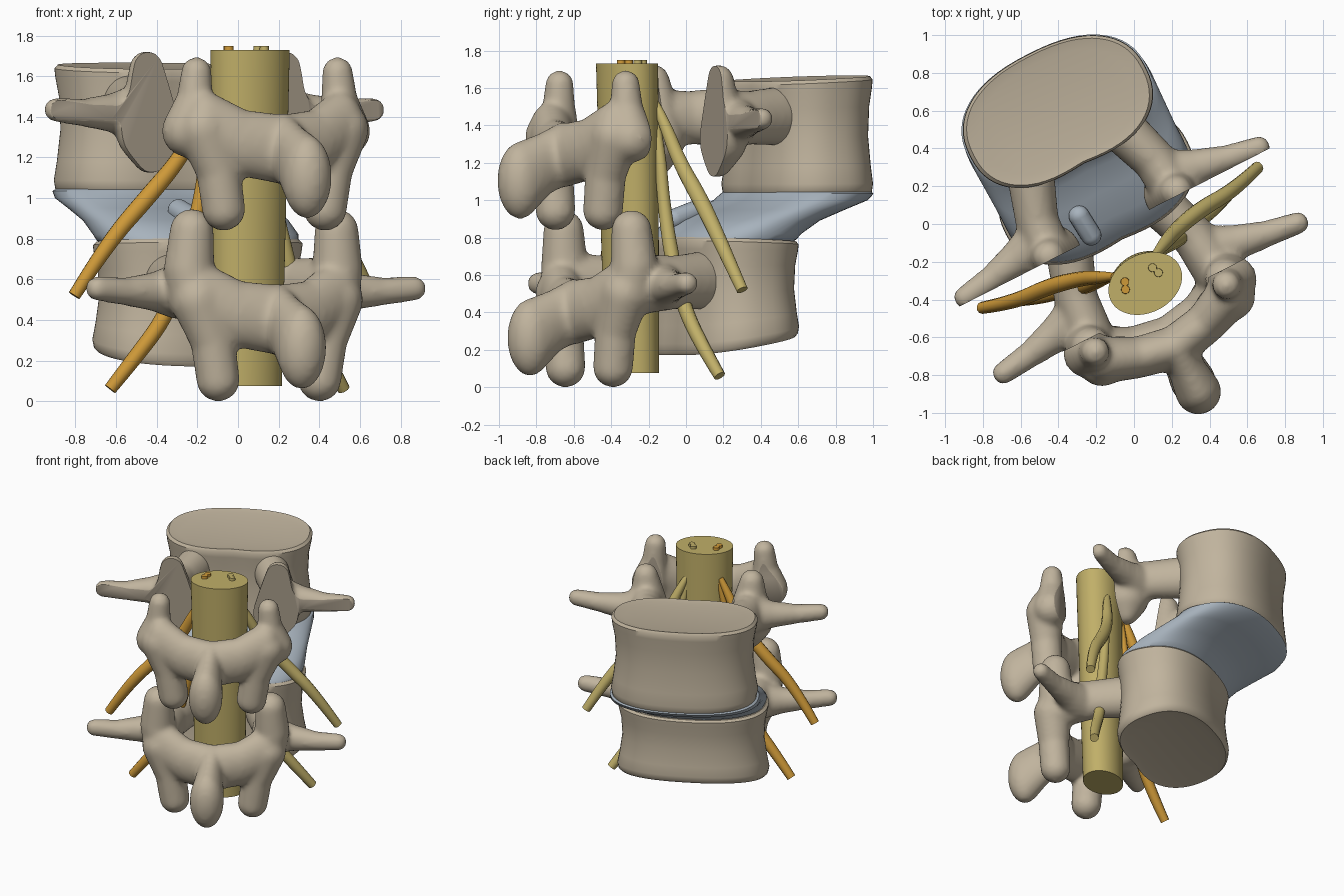
import bpy, bmesh, math
from mathutils import Matrix

cube = bpy.data.objects.get("Cube")
if cube:
    bpy.data.objects.remove(cube, do_unlink=True)

# The spine is modelled facing +y, then turned as a whole
PLACE = Matrix.Translation((-0.089, -0.045, 0)) @ Matrix.Rotation(math.radians(27), 4, 'Z')
BOTH = (1, -1)


def material(name, rgb):
    m = bpy.data.materials.new(name)
    m.use_nodes = True
    m.diffuse_color = (*rgb, 1)
    m.node_tree.nodes["Principled BSDF"].inputs["Base Color"].default_value = (*rgb, 1)
    return m


BONE = material("bone", (0.53, 0.455, 0.34))
CUT = material("cut bone", (0.38, 0.325, 0.25))
DISC = material("disc blue grey", (0.39, 0.45, 0.51))
CORD = material("cord olive yellow", (0.53, 0.43, 0.14))
ORANGE = material("nerve orange", (0.62, 0.32, 0.04))


def add(name, bm, mats, angle=40):
    bmesh.ops.recalc_face_normals(bm, faces=bm.faces)
    me = bpy.data.meshes.new(name)
    bm.to_mesh(me)
    bm.free()
    ob = bpy.data.objects.new(name, me)
    bpy.context.collection.objects.link(ob)
    for m in mats:
        me.materials.append(m)
    ob.matrix_world = PLACE
    bpy.ops.object.select_all(action='DESELECT')
    ob.select_set(True)
    bpy.context.view_layer.objects.active = ob
    bpy.ops.object.shade_smooth_by_angle(angle=math.radians(angle))


def temporary(data):
    ob = bpy.data.objects.new("tmp", data)
    bpy.context.collection.objects.link(ob)
    return ob


def bake(ob):
    """Evaluate a temporary curve or mesh object into a bmesh."""
    result = ob.evaluated_get(bpy.context.evaluated_depsgraph_get())
    bm = bmesh.new()
    bm.from_mesh(result.to_mesh())
    result.to_mesh_clear()
    bpy.data.objects.remove(ob, do_unlink=True)
    return bm


def limb(bm, points, sz=1.0, sides=(1,)):
    """Chain of ellipsoids (x, y, z, radius) hulled pairwise into a bony limb."""
    for side in sides:
        for pair in zip(points, points[1:]):
            part = bmesh.new()
            for x, y, z, r in pair:
                mat = Matrix.Translation((side * x, y, z)) @ Matrix.Diagonal((r, r, r * sz, 1))
                bmesh.ops.create_icosphere(part, subdivisions=3, radius=1, matrix=mat)
            hull = bmesh.ops.convex_hull(part, input=part.verts)
            junk = {v for v in hull["geom_interior"] if isinstance(v, bmesh.types.BMVert)}
            bmesh.ops.delete(part, geom=list(junk), context='VERTS')
            me = bpy.data.meshes.new("tmp")
            part.to_mesh(me)
            part.free()
            bm.from_mesh(me)
            bpy.data.meshes.remove(me)


def fuse(bm):
    """Melt overlapping limbs into one organic surface."""
    bmesh.ops.recalc_face_normals(bm, faces=bm.faces)
    me = bpy.data.meshes.new("tmp")
    bm.to_mesh(me)
    bm.free()
    ob = temporary(me)
    melt = ob.modifiers.new("melt", 'REMESH')
    melt.mode = 'VOXEL'
    melt.voxel_size = 0.018
    soften = ob.modifiers.new("soften", 'SMOOTH')
    soften.factor = 0.5
    soften.iterations = 7
    return bake(ob)


def slice_flat(bm, y, direction):
    """Remove everything beyond y in the given direction and cap the break."""
    bmesh.ops.bisect_plane(bm, geom=bm.verts[:] + bm.edges[:] + bm.faces[:], plane_co=(0, y, 0),
                           plane_no=(0, direction, 0), clear_outer=True)
    rim = [e for e in bm.edges if e.is_boundary]
    for f in bmesh.ops.holes_fill(bm, edges=rim, sides=0)["faces"]:
        f.material_index = 1


def loft(name, rings, a, b, n, mat, seg=64):
    """Stack of superellipse rings: (centre y, height function of y, scale)."""
    bm = bmesh.new()
    loops = []
    for cy, height, s in rings:
        loop = []
        for i in range(seg):
            t = 2 * math.pi * i / seg
            c, d = math.cos(t), math.sin(t)
            x = a * s * math.copysign(abs(c) ** (2 / n), c)
            y = b * s * math.copysign(abs(d) ** (2 / n), d)
            if d < 0 and n > 2:
                y += 0.04 * s * (1 - abs(c)) ** 2      # hollowed rear edge
            loop.append(bm.verts.new((x + 0.01, cy + y, height(y))))
        loops.append(loop)
    for p, q in zip(loops, loops[1:]):
        for i in range(seg):
            j = (i + 1) % seg
            bm.faces.new((p[i], p[j], q[j], q[i]))
    bm.faces.new(loops[0])
    bm.faces.new(loops[-1])
    add(name, bm, [mat])


# Vertebral bodies: waisted drums with raised rims
PROFILE = [(0.02, 0.82), (0.0, 0.95), (0.03, 0.985), (0.10, 1.0), (0.25, 0.97), (0.5, 0.935),
           (0.75, 0.95), (0.9, 0.985), (0.97, 0.995), (1.0, 0.96), (0.985, 0.82)]


def vertebral_body(name, cy, low, high, tilt_low, tilt_high, half_width):
    rings = []
    for t, s in PROFILE:
        rings.append((cy, lambda y, t=t: (low + tilt_low * y) * (1 - t) + (high + tilt_high * y) * t, s))
    loft(name, rings, half_width, 0.345, 2.35, BONE)


vertebral_body("upper_vertebral_body", 0.71, 1.025, 1.65, 0.0, 0.05, 0.522)
vertebral_body("lower_vertebral_body", 0.26, 0.225, 0.79, 0.18, -0.04, 0.54)

# Slipped disc: sheared between the two bodies, with a small bulge behind
steps = [(0.26, 0.775, 0.92), (0.26, 0.79, 0.98), (0.28, 0.82, 1.0), (0.39, 0.89, 1.0),
         (0.54, 0.95, 1.01), (0.67, 1.0, 1.02), (0.71, 1.035, 1.01), (0.71, 1.05, 0.96)]
loft("disc", [(cy, lambda y, z=z: z, s) for cy, z, s in steps], 0.525, 0.343, 2.35, DISC)
bulge = bmesh.new()
limb(bulge, [(-0.14, 0.17, 0.94, 0.055), (-0.13, 0.05, 0.9, 0.055)])
add("disc_bulge", bulge, [DISC])


def moved(points, dy, dz):
    return [(x, y + dy, z + dz, r) for x, y, z, r in points]


def lamina_and_processes(bm, dy, dz):
    lamina = [(0.37, -0.51, 0.5, 0.125), (0.2, -0.58, 0.43, 0.11), (0, -0.62, 0.40, 0.115)]
    lower_joint = [(0.38, -0.51, 0.5, 0.135), (0.31, -0.53, 0.3, 0.11), (0.28, -0.53, 0.105, 0.107)]
    spine_tip = [(0, -0.62, 0.41, 0.1), (0, -0.75, 0.35, 0.1), (0, -0.885, 0.265, 0.122)]
    limb(bm, moved(lamina, dy, dz), 1.5, BOTH)
    limb(bm, moved(lower_joint, dy, dz), 1, BOTH)
    limb(bm, moved(spine_tip, dy, dz), 1.7)


def side_arms(bm, dy, dz):
    pedicle = [(0.28, 0.0, 0.57, 0.125), (0.35, -0.2, 0.56, 0.115), (0.38, -0.42, 0.55, 0.13)]
    arm = [(0.39, -0.31, 0.54, 0.135), (0.52, -0.33, 0.54, 0.098),
           (0.7, -0.365, 0.54, 0.07), (0.875, -0.39, 0.555, 0.06)]
    limb(bm, moved(pedicle, dy, dz), 1.25, BOTH)
    limb(bm, moved(arm, dy, dz), 1, BOTH)


# Lower arch: complete ring with upright joint processes
bm = bmesh.new()
lamina_and_processes(bm, 0, 0)
side_arms(bm, 0, 0)
limb(bm, [(0.40, -0.48, 0.84, 0.108), (0.41, -0.47, 0.65, 0.125), (0.38, -0.48, 0.5, 0.13)], 1, BOTH)
add("lower_arch", fuse(bm), [BONE], 60)

# Upper arch fragment left behind the break, with thin upright spikes
bm = bmesh.new()
lamina_and_processes(bm, -0.06, 0.84)
limb(bm, [(0.39, -0.51, 1.62, 0.075), (0.40, -0.51, 1.48, 0.09), (0.43, -0.50, 1.33, 0.13)], 1, BOTH)
bm = fuse(bm)
slice_flat(bm, -0.43, 1)
add("upper_arch_fragment", bm, [BONE, CUT], 60)

# Upper pedicles and side arms, sliced flat at the break
bm = bmesh.new()
side_arms(bm, 0.45, 0.88)
limb(bm, [(0.38, 0.05, 1.64, 0.085), (0.37, 0.05, 1.5, 0.12), (0.365, 0.05, 1.33, 0.165),
          (0.36, 0.05, 1.21, 0.09)], 1, BOTH)
bm = fuse(bm)
slice_flat(bm, 0.03, -1)
add("upper_pedicles", bm, [BONE, CUT], 60)

# Nerve sac, slightly narrower at the bottom
loft("nerve_sac", [(-0.278, lambda y: 0.075, 0.87), (-0.308, lambda y: 1.73, 1)], 0.204, 0.155, 2, CORD)


# Nerves: tapering tubes mirrored left and right
def nerve(name, points, side, mat):
    cu = bpy.data.curves.new(name, 'CURVE')
    cu.dimensions = '3D'
    cu.bevel_depth = 1
    cu.bevel_resolution = 3
    cu.use_fill_caps = True
    sp = cu.splines.new('NURBS')
    sp.points.add(len(points) - 1)
    for p, (x, y, z, r) in zip(sp.points, points):
        p.co = (side * x, y, z, 1)
        p.radius = r
    sp.use_endpoint_u = True
    sp.order_u = 3
    sp.resolution_u = 6
    bm = bake(temporary(cu))
    bmesh.ops.remove_doubles(bm, verts=bm.verts, dist=0.0001)
    add(name, bm, [mat])


UPPER = [(0.12, -0.2, 1.53, 0.02), (0.19, -0.17, 1.4, 0.035), (0.28, -0.13, 1.2, 0.04),
         (0.45, -0.09, 1.0, 0.046), (0.66, -0.08, 0.78, 0.04), (0.82, -0.03, 0.52, 0.032)]
LOWER = [(0.11, -0.2, 1.5, 0.02), (0.17, -0.19, 1.25, 0.03), (0.2, -0.187, 1.0, 0.034),
         (0.28, -0.18, 0.7, 0.04), (0.37, -0.15, 0.42, 0.04), (0.54, -0.115, 0.2, 0.038),
         (0.645, -0.076, 0.06, 0.032)]
for side, word, mat in ((1, "left", CORD), (-1, "right", ORANGE)):
    nerve("upper_nerve_" + word, UPPER, side, mat)
    nerve("lower_nerve_" + word, LOWER, side, mat)
    # Paired rootlet stubs on top of the sac
    bm = bmesh.new()
    for end in BOTH:
        spot = Matrix.Translation((side * (0.09 - end * 0.008), -0.27 + end * 0.019, 1.732))
        bmesh.ops.create_cone(bm, cap_ends=True, segments=16, radius1=0.024, radius2=0.022,
                              depth=0.035, matrix=spot)
    add("rootlets_" + word, bm, [mat])
